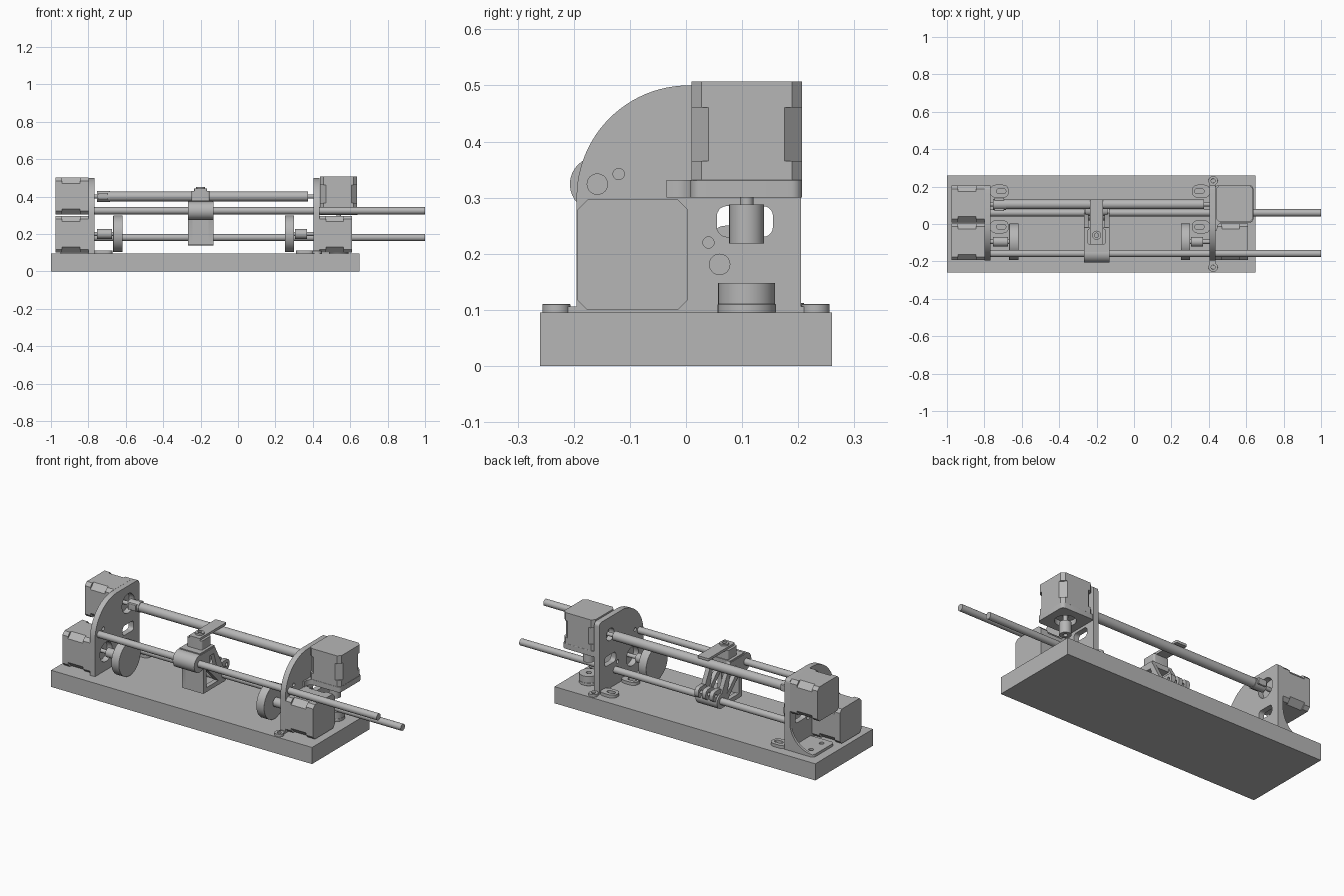
import bpy, bmesh, math
from mathutils import Matrix

old = bpy.data.objects.get("Cube")
if old:
    bpy.data.objects.remove(old, do_unlink=True)

grey = bpy.data.materials.new("machine_grey")
grey.use_nodes = True
grey.diffuse_color = (0.47, 0.47, 0.47, 1)
grey.node_tree.nodes["Principled BSDF"].inputs["Base Color"].default_value = grey.diffuse_color

# Local outline axes (u, v): X -> (y, z), Y -> (x, z), Z -> (x, y)
FRAMES = {
    "X": Matrix(((0, 0, 1, 0), (1, 0, 0, 0), (0, 1, 0, 0), (0, 0, 0, 1))),
    "Y": Matrix(((1, 0, 0, 0), (0, 0, -1, 0), (0, 1, 0, 0), (0, 0, 0, 1))),
    "Z": Matrix.Identity(4),
}


def arc(u, v, r, start, end, steps=24):
    angles = [math.radians(start + (end - start) * i / steps) for i in range(steps + 1)]
    return [(u + r * math.cos(a), v + r * math.sin(a)) for a in angles]


def circle(u, v, r):
    return arc(u, v, r, 0, 360, 32)[:-1]


def rect(u0, u1, v0, v1, r=0.0, steps=5):
    if r == 0:
        return [(u0, v0), (u1, v0), (u1, v1), (u0, v1)]
    return (arc(u1 - r, v1 - r, r, 0, 90, steps) + arc(u0 + r, v1 - r, r, 90, 180, steps)
            + arc(u0 + r, v0 + r, r, 180, 270, steps) + arc(u1 - r, v0 + r, r, 270, 360, steps))


def slab(name, axis, lo, hi, outline, holes=(), bevel=0.0):
    """Extrude an outline with holes along an axis from lo to hi."""
    curve = bpy.data.curves.new(name, "CURVE")
    curve.dimensions = "2D"
    curve.fill_mode = "BOTH"
    curve.extrude = (hi - lo) / 2
    for loop in [outline, *holes]:
        spline = curve.splines.new("POLY")
        spline.points.add(len(loop) - 1)
        for point, (u, v) in zip(spline.points, loop):
            point.co = (u, v, 0, 1)
        spline.use_cyclic_u = True
    temp = bpy.data.objects.new(name + "_outline", curve)
    bpy.context.collection.objects.link(temp)
    bpy.context.view_layer.update()
    mesh = bpy.data.meshes.new_from_object(temp.evaluated_get(bpy.context.evaluated_depsgraph_get()))
    bpy.data.objects.remove(temp, do_unlink=True)
    bpy.data.curves.remove(curve)
    mid = (lo + hi) / 2
    shift = {"X": (mid, 0, 0), "Y": (0, mid, 0), "Z": (0, 0, mid)}[axis]
    bm = bmesh.new()
    bm.from_mesh(mesh)
    bm.transform(Matrix.Translation(shift) @ FRAMES[axis])
    bmesh.ops.remove_doubles(bm, verts=bm.verts, dist=0.0001)
    bmesh.ops.recalc_face_normals(bm, faces=bm.faces)
    bm.to_mesh(mesh)
    bm.free()
    mesh.materials.clear()
    mesh.materials.append(grey)
    mesh.shade_smooth()
    mesh.set_sharp_from_angle(angle=math.radians(30))
    mesh.name = name
    obj = bpy.data.objects.new(name, mesh)
    bpy.context.collection.objects.link(obj)
    if bevel:
        mod = obj.modifiers.new("soft_edge", "BEVEL")
        mod.width = bevel
        mod.segments = 3
        mod.limit_method = "ANGLE"
        mod.angle_limit = math.radians(50)
    return obj


def rod(name, axis, lo, hi, u, v, r, bore=0, bevel=0.0):
    return slab(name, axis, lo, hi, circle(u, v, r), [circle(u, v, bore)] if bore else [], bevel)


def motor(name, axis, lo, hi, u, v):
    """Square motor: two end caps and a core with deeper corner cuts."""
    h, span = 0.0985, hi - lo
    a, b = lo + span * 0.2, lo + span * 0.74
    for part, p, q, cut in (("cap_a", lo, a, 0.018), ("core", a, b, 0.031), ("cap_b", b, hi, 0.018)):
        slab(f"{name}_{part}", axis, p, q, rect(u - h, u + h, v - h, v + h, cut, 1))


# Base board
slab("base_board", "Z", 0, 0.095, rect(-1, 0.65, -0.26, 0.26))

# Upright end plates with a quarter-round front shoulder
plate = ([(-0.195, 0.095), (0.205, 0.095)] + arc(0.185, 0.48, 0.02, 0, 90, 6)
         + arc(0.005, 0.3, 0.2, 90, 180))
LOW, HIGH = (-0.095, 0.2), (0.105, 0.4)
window = rect(0.055, 0.155, 0.23, 0.285, 0.018)
pin_holes = [circle(0.04, 0.22, 0.01), circle(-0.12, 0.342, 0.01)]
for side, lo, hi, bore in (("left_end", -0.8, -0.768, 0.055), ("right_end", 0.405, 0.437, 0.035)):
    holes = [window, circle(*LOW, 0.055), circle(*HIGH, bore)] + pin_holes
    slab(f"{side}_plate", "X", lo, hi, plate, holes)

# Slotted feet pointing inwards
for side, x0, x1 in (("left_end", -0.77, -0.67), ("right_end", 0.31, 0.407)):
    mid = -0.71 if x0 < 0 else 0.35
    for i, y in enumerate((0.175, -0.015)):
        slab(f"{side}_foot_{i}", "Z", 0.095, 0.112, rect(x0, x1, y - 0.035, y + 0.035, 0.03),
             [rect(mid - 0.025, mid + 0.025, y - 0.013, y + 0.013, 0.012)])

# Screw ears beside the right plate
for i, s in enumerate((-1, 1)):
    y = s * 0.231
    rod(f"right_ear_{i}", "Z", 0.095, 0.11, 0.423, y, 0.025, 0.011, 0.003)
    slab(f"right_ear_web_{i}", "Z", 0.095, 0.106, rect(0.405, 0.437, *sorted((s * 0.19, s * 0.213))))

# Outer foot and curved gusset of the left plate
slab("left_outer_foot", "Z", 0.095, 0.11, rect(-0.95, -0.79, 0.015, 0.205, 0.02),
     [circle(-0.9, y, 0.013) for y in (0.06, 0.155)])
slab("left_gusset", "Y", 0.19, 0.205,
     [(-0.8, 0.1)] + arc(-0.945, 0.3, 0.19, -90, 0) [:1] + arc(-0.945, 0.255, 0.145, -90, 0))

# Motors
motor("left_lower_motor", "X", -0.975, -0.8, -0.095, 0.198)
motor("left_upper_motor", "X", -0.975, -0.8, 0.107, 0.402)
motor("right_lower_motor", "X", 0.437, 0.61, -0.095, 0.198)
motor("right_upper_motor", "Z", 0.33, 0.507, 0.538, 0.108)

# Shelf under the upright motor, its coupler and turntable
slab("motor_shelf", "Z", 0.3, 0.331, rect(0.43, 0.638, 0.008, 0.207, 0.02),
     [circle(0.538, 0.108, 0.055)], 0.004)
slab("shelf_root", "Z", 0.3, 0.331, [(0.43, -0.035), (0.445, -0.035)] + arc(0.48, -0.025, 0.035, 180, 90, 8)
     + [(0.48, 0.02), (0.43, 0.02)])
rod("vertical_shaft", "Z", 0.28, 0.34, 0.538, 0.108, 0.012)
rod("vertical_coupler", "Z", 0.218, 0.288, 0.538, 0.108, 0.031, 0.012)
rod("turntable_flange", "Z", 0.095, 0.11, 0.538, 0.108, 0.052, 0, 0.003)
rod("turntable_drum", "Z", 0.11, 0.148, 0.538, 0.108, 0.051, 0.014, 0.012)

# Guide rods
rod("front_guide_rod", "X", -0.79, 1, -0.158, 0.324, 0.019)
rod("rear_guide_rod", "X", -0.79, 1, 0.06, 0.181, 0.019)

# Grinding wheels with couplers and shafts
for side, w0, w1, c0, c1, s0, s1 in (("left", -0.667, -0.618, -0.755, -0.675, -0.81, -0.65),
                                     ("right", 0.25, 0.3, 0.305, 0.37, 0.28, 0.45)):
    rod(f"{side}_wheel", "X", w0, w1, *LOW, 0.098, 0, 0.003)
    rod(f"{side}_wheel_coupler", "X", c0, c1, *LOW, 0.026, 0.01)
    rod(f"{side}_wheel_shaft", "X", s0, s1, *LOW, 0.011)

# Long roller with its clamp coupler
rod("roller", "X", -0.7, 0.375, *HIGH, 0.026, 0, 0.003)
rod("roller_axle", "X", -0.81, 0.435, *HIGH, 0.011)
rod("roller_coupler", "X", -0.755, -0.685, *HIGH, 0.029, 0.01)
for i, y in enumerate((0.078, 0.132)):
    slab(f"roller_clamp_{i}", "X", -0.745, -0.695, rect(y - 0.009, y + 0.009, 0.385, 0.42, 0.004))

# Carriage: two bearing sleeves joined by a braced body
X0, X1 = -0.268, -0.132
rod("front_sleeve", "X", X0, X1, -0.158, 0.324, 0.049, 0.019)
rod("rear_sleeve", "X", X0, X1, 0.06, 0.181, 0.042, 0.019)
body = [(-0.125, 0.14), (0.06, 0.14), (0.06, 0.222), (-0.02, 0.37), (-0.15, 0.37), (-0.125, 0.29)]
for i, x in enumerate((X0, X1 - 0.025)):
    slab(f"carriage_cheek_{i}", "X", x, x + 0.025, body,
         [[(-0.095, 0.165), (0.01, 0.165), (-0.095, 0.27)], [(-0.07, 0.285), (0.012, 0.205), (-0.03, 0.335), (-0.07, 0.335)]])
slab("carriage_front_wall", "Y", -0.125, -0.1, rect(X0, X1, 0.14, 0.35))
slab("carriage_floor", "Z", 0.14, 0.16, rect(X0, X1, -0.125, 0.06))
slab("carriage_top", "Z", 0.35, 0.378, rect(X0 + 0.004, X1 - 0.004, -0.15, -0.02))
for i, x in enumerate((-0.247, -0.2, -0.153)):
    slab(f"carriage_lug_{i}", "X", x - 0.012, x + 0.012, rect(0.045, 0.125, 0.19, 0.25, 0.025),
         [circle(0.098, 0.222, 0.01)])

# Tool arm reaching over the roller
slab("arm_post", "Z", 0.375, 0.43, rect(-0.248, -0.152, -0.11, -0.025, 0.01))
slab("tool_arm", "Z", 0.428, 0.442, rect(-0.234, -0.166, -0.11, 0.132, 0.006))
rod("arm_screw", "Z", 0.44, 0.452, -0.2, -0.06, 0.024, 0.011)
